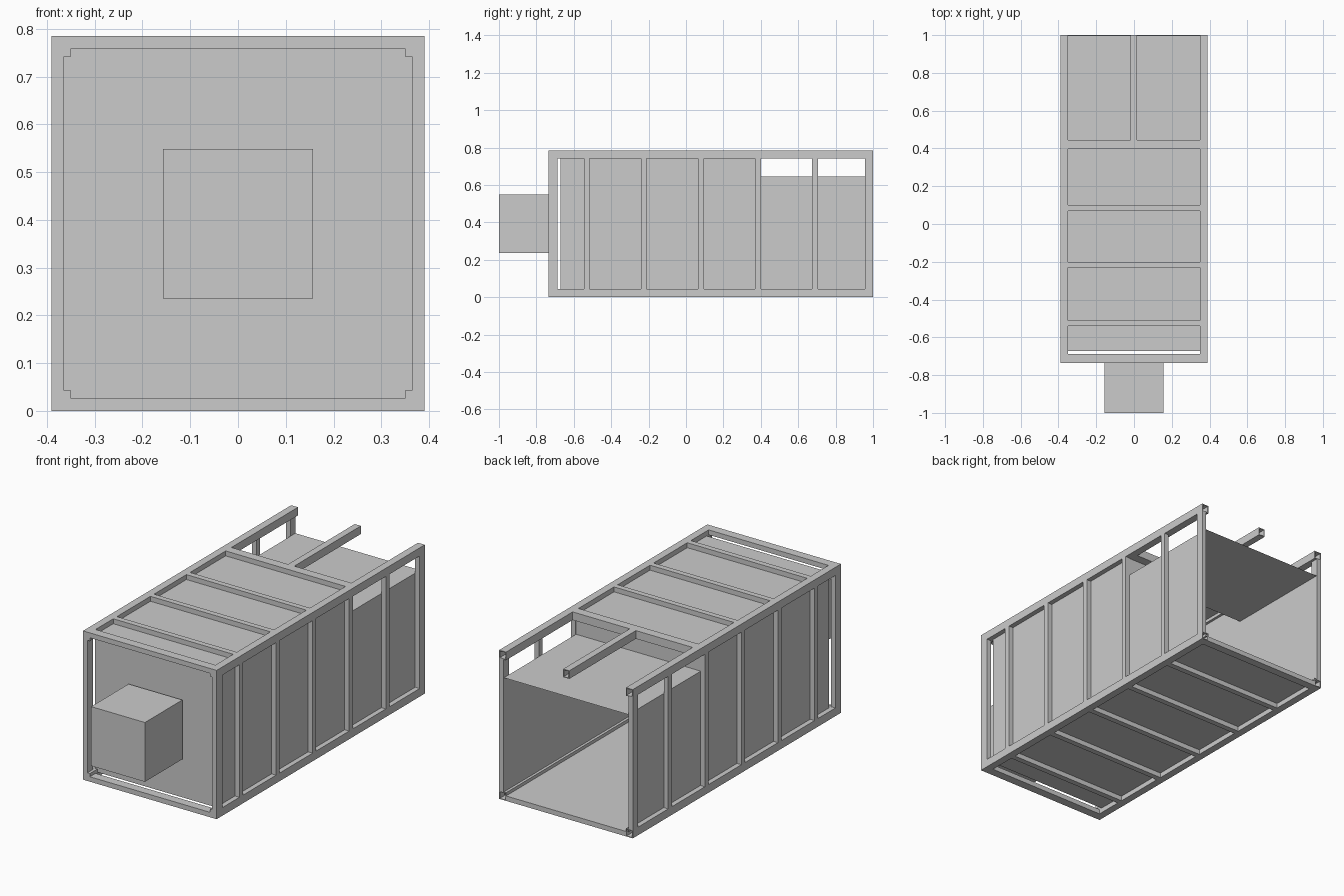
import bpy, bmesh

if "Cube" in bpy.data.objects:
    bpy.data.objects.remove(bpy.data.objects["Cube"])

X, Y0, Y1, H = 0.39, -0.735, 1.0, 0.785   # outer frame extents
RW, RH = 0.04, 0.043                      # corner rail width and height
T = 0.026                                 # thickness of posts and ribs
END = 0.047                               # depth of the end frame members
RIBS = [-0.53, -0.225, 0.08, 0.385, 0.69] # centre positions along the length


def finish(name, bm):
    bmesh.ops.recalc_face_normals(bm, faces=bm.faces)
    mesh = bpy.data.meshes.new(name)
    bm.to_mesh(mesh)
    bm.free()
    obj = bpy.data.objects.new(name, mesh)
    bpy.context.collection.objects.link(obj)
    return obj


def box(name, x0, x1, y0, y1, z0, z1):
    bm = bmesh.new()
    bmesh.ops.create_cube(bm, size=1)
    for v in bm.verts:
        v.co = ((x0 + x1) / 2 + v.co.x * (x1 - x0),
                (y0 + y1) / 2 + v.co.y * (y1 - y0),
                (z0 + z1) / 2 + v.co.z * (z1 - z0))
    return finish(name, bm)


def tube(name, x0, x1, y0, y1, z0, z1, wall=0.004):
    """Rectangular tube along y: closed at the front, open at the rear."""
    bm = bmesh.new()

    def ring(inset, y):
        a, b, c, d = x0 + inset, x1 - inset, z0 + inset, z1 - inset
        return [bm.verts.new((x, y, z)) for x, z in ((a, c), (b, c), (b, d), (a, d))]

    rings = [ring(0, y0), ring(0, y1), ring(wall, y1), ring(wall, y0 + wall)]
    for r, s in zip(rings, rings[1:]):
        for i in range(4):
            j = (i + 1) % 4
            bm.faces.new((r[i], r[j], s[j], s[i]))
    bm.faces.new(rings[0])
    bm.faces.new(rings[-1])
    return finish(name, bm)


# Inner shell: stepped side profile, open at the rear
def shell(name, half, profile):
    bm = bmesh.new()
    left = [bm.verts.new((-half, y, z)) for y, z in profile]
    right = [bm.verts.new((half, y, z)) for y, z in profile]
    bm.faces.new(left)
    bm.faces.new(right)
    for i in range(len(profile) - 1):
        bm.faces.new((left[i], left[i + 1], right[i + 1], right[i]))
    return finish(name, bm)


shell("inner_shell", X - T, [(Y1 - 0.002, T), (-0.672, T), (-0.672, H - T),
                             (0.397, H - T), (0.397, 0.645), (Y1 - 0.002, 0.645)])

# Long hollow corner rails
for sx, side in ((-1, "left"), (1, "right")):
    xa, xb = sorted((sx * X, sx * (X - RW)))
    tube(f"bottom_rail_{side}", xa, xb, Y0, Y1, 0, RH)
    tube(f"top_rail_{side}", xa, xb, Y0, Y1, H - RH, H)

    # Upright posts and ribs on each side
    xa, xb = sorted((sx * X, sx * (X - T)))
    box(f"front_post_{side}", xa, xb, Y0, Y0 + END, RH, H - RH)
    box(f"rear_post_{side}", xa, xb, Y1 - RH, Y1, RH, H - RH)
    for i, y in enumerate(RIBS):
        box(f"side_rib_{side}_{i + 1}", xa, xb, y - 0.015, y + 0.015, RH, H - RH)

# Floor members
xi = X - RW
box("front_sill", -xi, xi, Y0, Y0 + END, 0, T)
box("rear_sill", -xi, xi, Y1 - RH, Y1, 0, T)
for i, y in enumerate(RIBS):
    box(f"floor_rib_{i + 1}", -xi, xi, y - 0.015, y + 0.015, 0, T)

# Roof members
box("front_header", -xi, xi, Y0, Y0 + END, H - T, H)
for i, y in enumerate((-0.525, -0.215, 0.085)):
    box(f"roof_rib_{i + 1}", -xi, xi, y - 0.015, y + 0.015, H - T, H)
box("roof_crossbeam", -xi, xi, 0.397, 0.445, H - RH, H)
tube("roof_centre_beam", -0.019, 0.017, 0.445, Y1, H - RH, H)

# Equipment box on the front
box("front_box", -0.157, 0.157, -1.0, -0.688, 0.236, 0.549)
